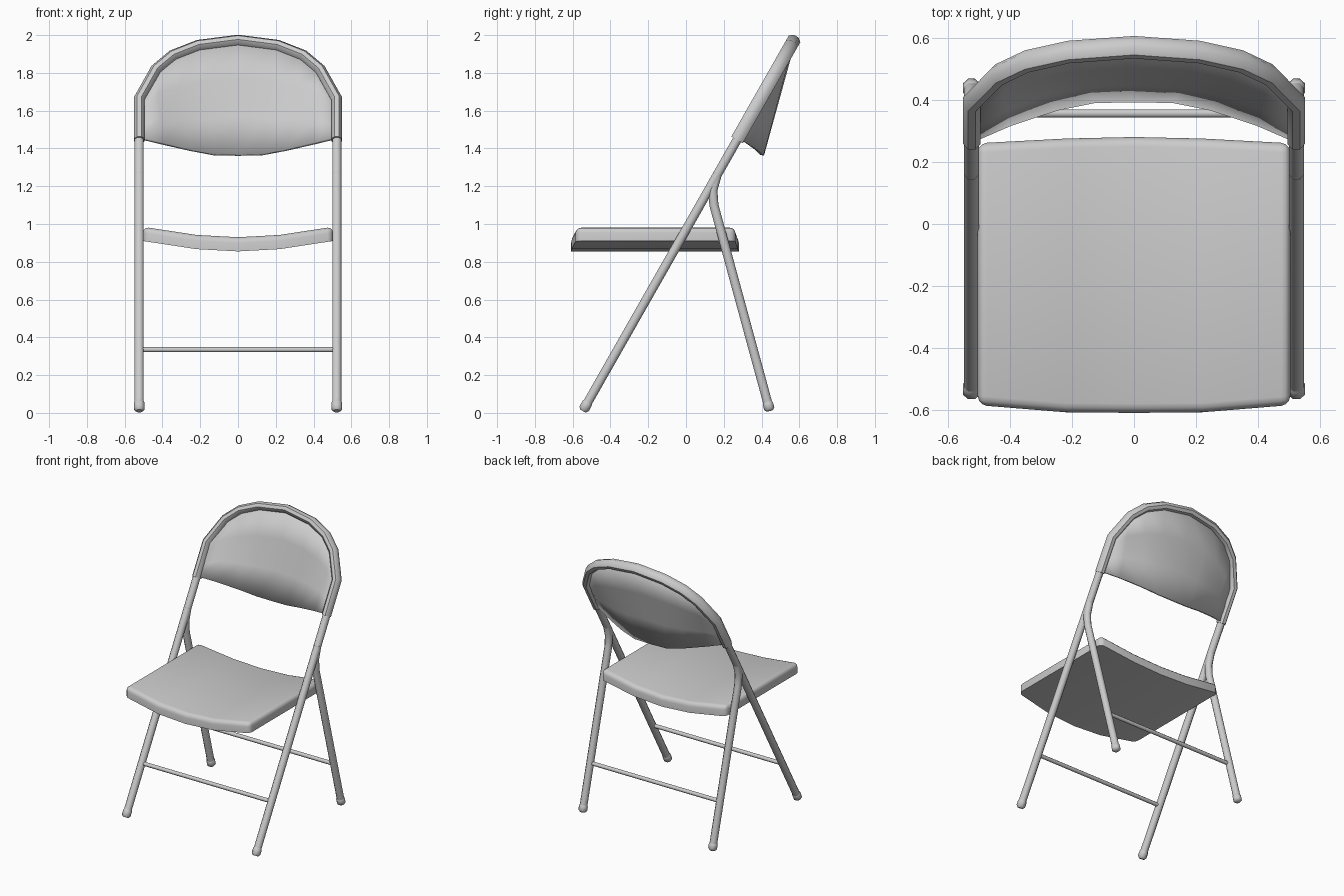
import bpy, bmesh, math
from mathutils import Vector

cube = bpy.data.objects.get("Cube")
if cube:
    bpy.data.objects.remove(cube, do_unlink=True)

GREY = (0.6, 0.6, 0.6, 1)
grey = bpy.data.materials.new("grey paint")
grey.use_nodes = True
grey.diffuse_color = GREY
grey.node_tree.nodes["Principled BSDF"].inputs["Base Color"].default_value = GREY

X = Vector((1, 0, 0))
LEG_X = 0.523


def finish(name, bm, angle=50):
    bmesh.ops.recalc_face_normals(bm, faces=bm.faces)
    mesh = bpy.data.meshes.new(name)
    bm.to_mesh(mesh)
    bm.free()
    mesh.materials.append(grey)
    ob = bpy.data.objects.new(name, mesh)
    bpy.context.collection.objects.link(ob)
    bpy.ops.object.select_all(action="DESELECT")
    ob.select_set(True)
    bpy.context.view_layer.objects.active = ob
    bpy.ops.object.shade_smooth_by_angle(angle=math.radians(angle))
    return ob


def tube(name, path, radii, ref=X, sides=8, flat=1.0):
    """Mitred tube along a planar path; ref is the plane's normal."""
    bm, rings = bmesh.new(), []
    pts = [Vector(p) for p in path]
    for i, p in enumerate(pts):
        a = (p - pts[max(i - 1, 0)]).normalized()
        b = (pts[min(i + 1, len(pts) - 1)] - p).normalized()
        t = (a + b).normalized()
        mitre = 1 / max(t.dot(b if b.length else a), 0.5)
        v = t.cross(ref) * mitre * flat
        r = radii[i] if isinstance(radii, list) else radii
        angles = [math.tau * (k + 0.5) / sides for k in range(sides)]
        rings.append([bm.verts.new(p + r * (ref * math.cos(w) + v * math.sin(w))) for w in angles])
    for r0, r1 in zip(rings, rings[1:]):
        for k in range(sides):
            j = (k + 1) % sides
            bm.faces.new((r0[k], r0[j], r1[j], r1[k]))
    bm.faces.new(rings[0])
    bm.faces.new(rings[-1])
    return finish(name, bm)


def front_y(z):
    return -0.552 + 0.569 * z


def back_y(z):
    return 0.447 - 0.272 * z


def foot(name, x, line):
    zs = [0.01, 0.022, 0.05, 0.062]
    tube(name, [(x, line(z), z) for z in zs], [0.018, 0.03, 0.03, 0.024])


# Legs, feet and the bent joint of the rear legs
for side, s in (("left", 1), ("right", -1)):
    x = s * LEG_X
    tube("front_leg_" + side, [(x, front_y(z), z) for z in (0.04, 1.5)], 0.026)
    tube("rear_leg_" + side,
         [(x, back_y(0.04), 0.04), (x, back_y(1.1), 1.1), (x, 0.142, 1.18), (x, 0.168, 1.27)], 0.026)
    foot("front_foot_" + side, x, front_y)
    foot("rear_foot_" + side, x, back_y)

# Crossbars
for name, line in (("front_crossbar", front_y), ("rear_crossbar", back_y)):
    z = 0.335
    tube(name, [(s * LEG_X, line(z), z) for s in (-1, 1)], 0.014, Vector((0, 0, 1)))

# Rounded rim of the backrest, lying in the plane of the front legs
arch = [(0.522, 1.66), (0.435, 1.815), (0.345, 1.89), (0.21, 1.943), (0, 1.97)]
half = [(0.522, 1.445)] + arch
outline = half + [(-x, z) for x, z in reversed(half[:-1])]
normal = Vector((0, -1, 0.569)).normalized()
tube("backrest_rim", [(x, front_y(z), z) for x, z in outline], 0.038, normal, flat=0.8)

# Backrest panel, ruled from the arch down to a bowed lower edge
hem = [(0.522, 0.272, 1.455), (0.4, 0.325, 1.425), (0.25, 0.375, 1.39), (0.125, 0.4, 1.366), (0, 0.402, 1.364)]
top_row = [Vector((x, front_y(z), z)) for x, z in arch]
low_row = [Vector(p) for p in hem]
mirror = Vector((-1, 1, 1))
top_row += [p * mirror for p in reversed(top_row[:-1])]
low_row += [p * mirror for p in reversed(low_row[:-1])]
bm = bmesh.new()
rows = [[bm.verts.new(a.lerp(b, t)) for a, b in zip(top_row, low_row)] for t in (0, 0.33, 0.67, 1)]
for r0, r1 in zip(rows, rows[1:]):
    for i in range(len(r0) - 1):
        bm.faces.new((r0[i], r0[i + 1], r1[i + 1], r1[i]))
panel = finish("backrest_panel", bm, 40)
shell = panel.modifiers.new("thickness", "SOLIDIFY")
shell.thickness = 0.022
shell.offset = 0

# Dished seat slab: columns of (x, front y, rear y, underside z)
right = [(-0.503, -0.583, 0.26, 0.91), (-0.22, -0.606, 0.275, 0.867)]
columns = right + [(0, -0.608, 0.28, 0.855)] + [(-x, f, r, z) for x, f, r, z in reversed(right)]
bm, loops = bmesh.new(), []
for x, f, r, z in columns:
    corners = ((f, z), (r, z), (r, z + 0.075), (f, z + 0.075))
    loops.append([bm.verts.new((x, y, h)) for y, h in corners])
for a, b in zip(loops, loops[1:]):
    for k in range(4):
        j = (k + 1) % 4
        bm.faces.new((a[k], a[j], b[j], b[k]))
bm.faces.new(loops[0])
bm.faces.new(loops[-1])
bmesh.ops.recalc_face_normals(bm, faces=bm.faces)
rims = []
for e in bm.edges:
    heights = [f.normal.z for f in e.link_faces]
    upright = all(abs(h) < 0.3 for h in heights) and abs(e.verts[0].co.x) > 0.4
    if upright and abs(e.verts[1].co.x) > 0.4 or max(heights) > 0.7 and min(heights) < 0.3:
        rims.append(e)
bmesh.ops.bevel(bm, geom=rims, offset=0.03, segments=3, profile=0.5, affect="EDGES")
finish("seat", bm, 60)
